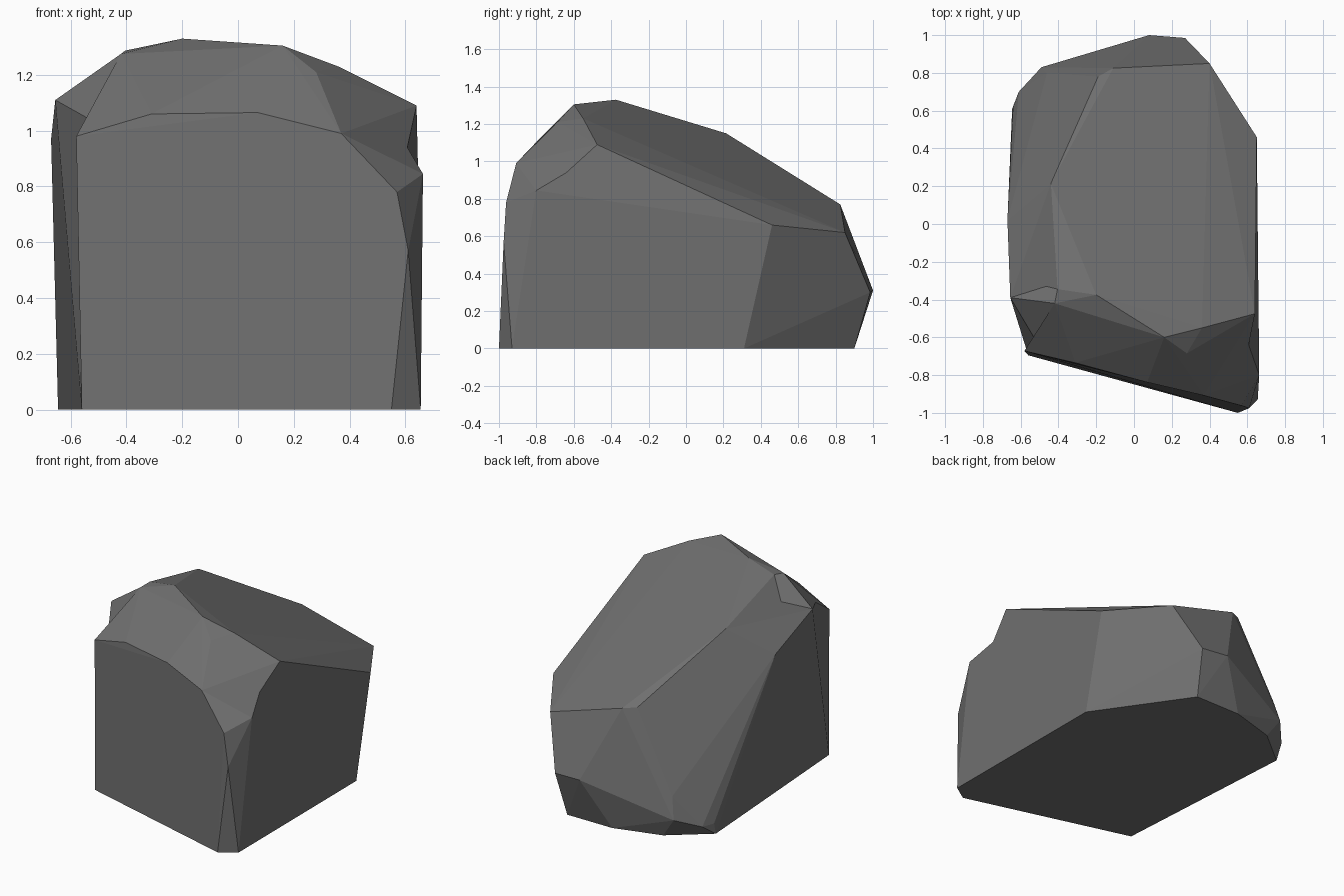
import bpy
import bmesh
from mathutils import Vector

default_cube = bpy.data.objects.get("Cube")
if default_cube:
    bpy.data.objects.remove(default_cube, do_unlink=True)

# Corners that are also used to place the chips
left_corner = (-.58, -.672, .98)
left_shoulder = (-.655, -.39, 1.11)
right_corner = (.663, -.8, .845)
right_shoulder = (.64, -.475, 1.09)
peak = (-.2, -.375, 1.33)
left_crest = (-.405, -.345, 1.287)
left_bend = (-.44, .215, 1.15)

# Flat outline where the boulder meets the ground
base_outline = [(-.56, -.695), (.55, -1), (.655, -.93), (.65, .31),
                (.24, .9), (-.09, .9), (-.4, .81), (-.645, .61)]

# Upper rim of the large front face
front_rim = [left_corner, (-.31, -.735, 1.06), (.07, -.838, 1.065),
             (.37, -.908, .99), (.57, -.962, .78), (.61, -.975, .57)]

# Ridge behind the front rim
crown = [left_shoulder, (-.42, -.42, 1.275), left_crest, peak,
         (.16, -.6, 1.305), (.28, -.685, 1.21), (.36, -.55, 1.23),
         right_shoulder, right_corner]

# Edge of the sloping top
top_rim = [(-.67, .02, .97), left_bend, (-.19, .78, .78), (-.11, .825, .77),
           (.29, .882, .55), (.4, .85, .62), (.65, .46, .66)]

# Bulging lower back
back_bulge = [(.27, .985, .3), (.08, 1, .31), (-.46, .8, .27),
              (-.49, .83, .13), (-.61, .7, .07), (-.64, .62, .07)]


def find_vertex(bm, place):
    """Return the vertex closest to a place."""
    return min(bm.verts, key=lambda v: (v.co - Vector(place)).length)


def chip_edge(bm, start, end, chip):
    """Split the edge between two corners and push its middle inward."""
    edge = bm.edges.get([find_vertex(bm, start), find_vertex(bm, end)])
    if edge is None:
        return
    cut = bmesh.ops.subdivide_edges(bm, edges=[edge], cuts=1)
    for item in cut["geom_inner"]:
        if isinstance(item, bmesh.types.BMVert):
            item.co = chip


def make_material(name, colour):
    material = bpy.data.materials.new(name)
    material.use_nodes = True
    material.diffuse_color = colour
    shader = material.node_tree.nodes["Principled BSDF"]
    shader.inputs["Base Color"].default_value = colour
    shader.inputs["Roughness"].default_value = .9
    return material


# Wrap the outlines in one faceted skin
bm = bmesh.new()
ground = [(x, y, 0) for x, y in base_outline]
for point in ground + front_rim + crown + top_rim + back_bulge:
    bm.verts.new(point)
bmesh.ops.convex_hull(bm, input=list(bm.verts))
bmesh.ops.delete(bm, geom=[v for v in bm.verts if not v.link_faces], context="VERTS")

# Chips on both upper front corners, a dip beside the peak and a small notch
chip_edge(bm, left_corner, left_shoulder, (-.53, -.6, 1.04))
chip_edge(bm, right_corner, right_shoulder, (.607, -.64, .94))
chip_edge(bm, peak, left_bend, (-.3, -.11, 1.205))
chip_edge(bm, left_crest, left_shoulder, (-.465, -.33, 1.13))

# Merge nearly coplanar triangles into broad facets
bmesh.ops.dissolve_limit(bm, angle_limit=.06, verts=list(bm.verts), edges=list(bm.edges))
bmesh.ops.recalc_face_normals(bm, faces=list(bm.faces))

mesh = bpy.data.meshes.new("boulder")
bm.to_mesh(mesh)
bm.free()
mesh.materials.append(make_material("stone grey", (.16, .16, .16, 1)))
boulder = bpy.data.objects.new("boulder", mesh)
bpy.context.collection.objects.link(boulder)
